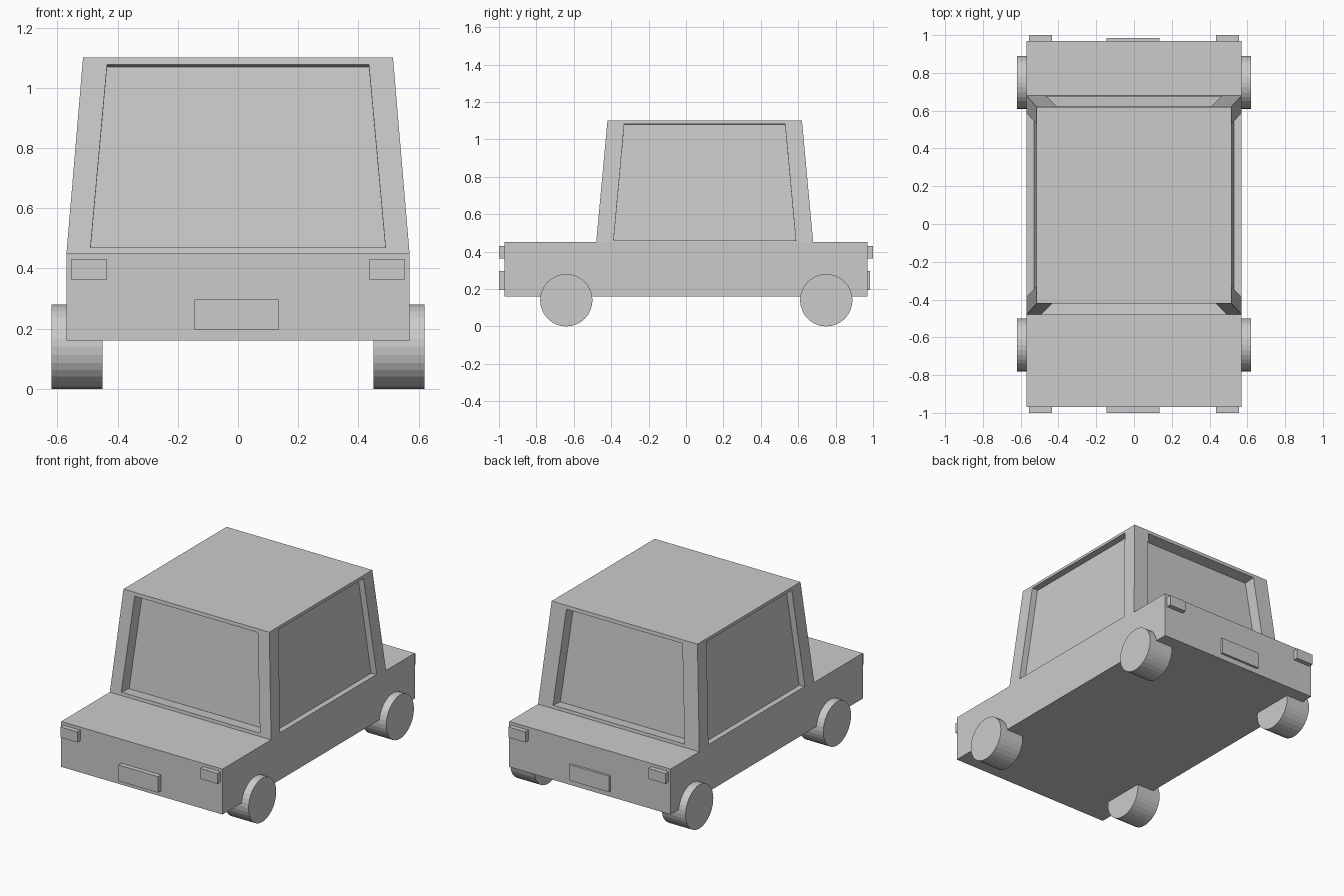
import bpy
import bmesh
import math
from mathutils import Matrix, Vector

old = bpy.data.objects.get("Cube")
if old:
    bpy.data.objects.remove(old, do_unlink=True)

GREY = (0.6, 0.6, 0.6, 1.0)
paint = bpy.data.materials.new("plain grey")
paint.use_nodes = True
paint.diffuse_color = GREY
paint.node_tree.nodes["Principled BSDF"].inputs["Base Color"].default_value = GREY


def finish(name, bm):
    bmesh.ops.recalc_face_normals(bm, faces=bm.faces)
    mesh = bpy.data.meshes.new(name)
    bm.to_mesh(mesh)
    bm.free()
    mesh.materials.append(paint)
    obj = bpy.data.objects.new(name, mesh)
    bpy.context.collection.objects.link(obj)
    return obj


def box_mesh(low, high):
    low, high = Vector(low), Vector(high)
    bm = bmesh.new()
    bmesh.ops.create_cube(bm, size=1)
    for v in bm.verts:
        v.co = (low + high) / 2 + v.co * (high - low)
    return bm


def box(name, low, high):
    return finish(name, box_mesh(low, high))


# Lower body
BELT, ROOF = 0.45, 1.10
box("lower_body", (-0.57, -0.97, 0.16), (0.57, 0.97, BELT))

# Cabin: tapered box, open underneath
CABIN_Y = 0.10


def half_size(z):
    t = (z - BELT) / (ROOF - BELT)
    return 0.57 - 0.055 * t, 0.58 - 0.06 * t


cabin = box_mesh((-1, -1, BELT), (1, 1, ROOF))
for v in cabin.verts:
    hx, hy = half_size(v.co.z)
    v.co.x *= hx
    v.co.y *= hy
cabin.normal_update()
floor = [f for f in cabin.faces if f.normal.z < -0.9]
bmesh.ops.delete(cabin, geom=floor, context="FACES_ONLY")


def cut_window(direction, bottom, top, depth):
    """Recess a window; bottom and top are (half width, height)."""
    direction = Vector(direction)
    cabin.normal_update()
    face = max(cabin.faces, key=lambda f: f.normal.dot(direction))
    axis = 0 if direction.x else 1
    across = 1 - axis
    bmesh.ops.inset_individual(cabin, faces=[face], thickness=0.02)
    middle = face.calc_center_median().z
    for v in face.verts:
        half, z = top if v.co.z > middle else bottom
        v.co[across] = math.copysign(half, v.co[across])
        v.co[axis] = direction[axis] * half_size(z)[axis]
        v.co.z = z
    cabin.normal_update()
    inward = -face.normal * depth
    glass = bmesh.ops.extrude_discrete_faces(cabin, faces=[face])["faces"][0]
    bmesh.ops.translate(cabin, verts=glass.verts, vec=inward)


cut_window((0, -1, 0), (0.49, 0.47), (0.435, 1.077), 0.08)
cut_window((0, 1, 0), (0.465, 0.47), (0.41, 1.077), 0.075)
for side in (-1, 1):
    cut_window((side, 0, 0), (0.487, 0.46), (0.43, 1.082), 0.04)
bmesh.ops.translate(cabin, verts=cabin.verts, vec=(0, CABIN_Y, 0))
finish("cabin", cabin)

# Wheels and lamps on both sides
for side, label in ((1, "left"), (-1, "right")):
    for end, y in (("front", -0.64), ("rear", 0.75)):
        bm = bmesh.new()
        place = Matrix.Translation((side * 0.535, y, 0.14))
        bmesh.ops.create_cone(
            bm, cap_ends=True, segments=32, radius1=0.14, radius2=0.14, depth=0.17,
            matrix=place @ Matrix.Rotation(math.pi / 2, 4, "Y"))
        finish(f"{end}_{label}_wheel", bm)
    x0, x1 = sorted((side * 0.435, side * 0.555))
    box(f"{label}_headlamp", (x0, -1.0, 0.363), (x1, -0.96, 0.43))
    box(f"{label}_tail_lamp", (x0, 0.96, 0.363), (x1, 1.0, 0.43))

# Number plates
box("front_plate", (-0.145, -1.0, 0.195), (0.135, -0.96, 0.297))
box("rear_plate", (-0.145, 0.96, 0.195), (0.135, 0.985, 0.297))
